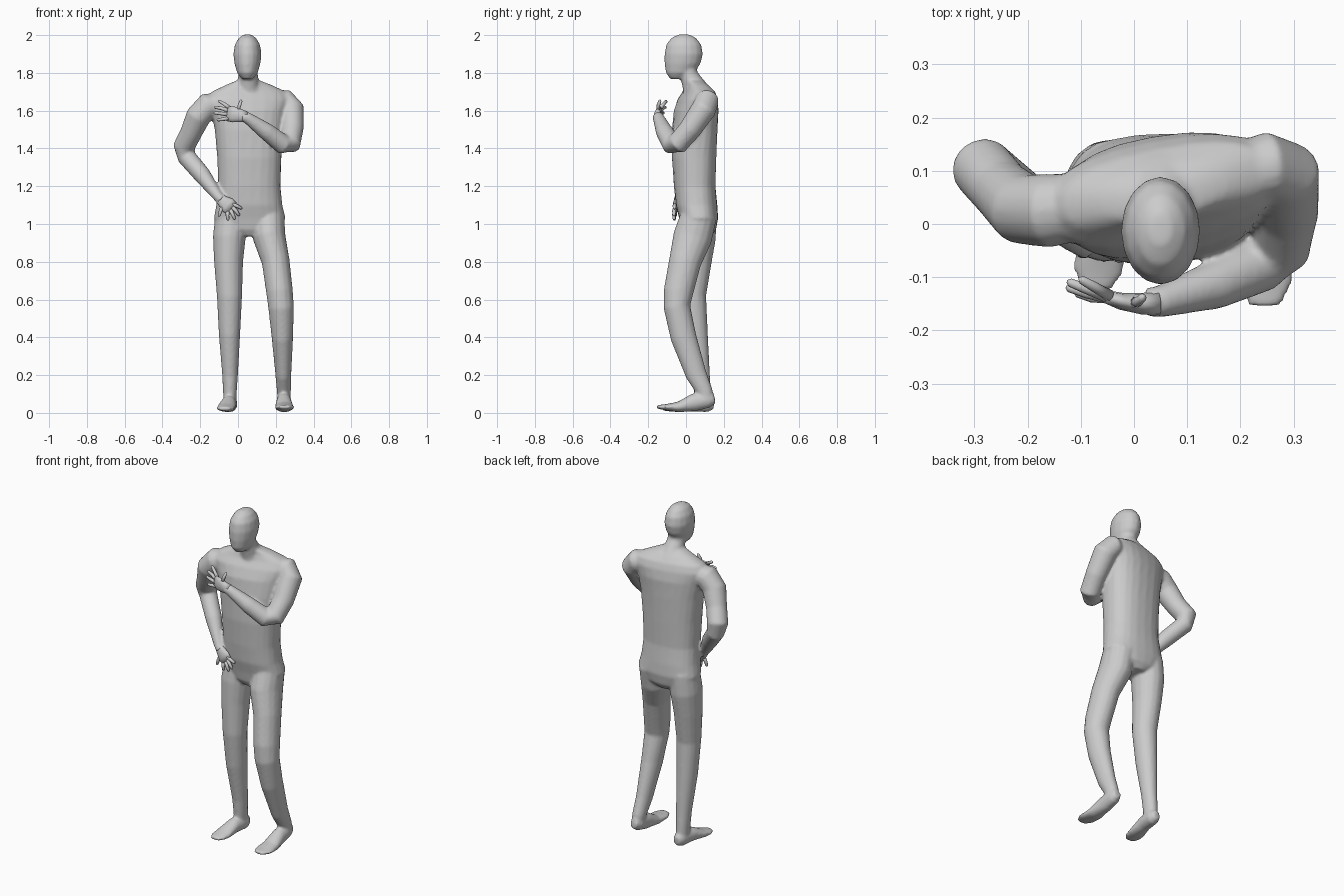
import bpy, bmesh, math
from mathutils import Vector

grey = bpy.data.materials.new("plain grey")
grey.diffuse_color = (0.6, 0.6, 0.6, 1)


def loft(bm, rings, side=(1, 0, 0), n=16, e=2.0):
    """Skin elliptical rings (x, y, z, half width, half depth, optional yaw)."""
    pts = [Vector(r[:3]) for r in rings]
    loops = []
    for i, r in enumerate(rings):
        t = (pts[min(i + 1, len(pts) - 1)] - pts[max(i - 1, 0)]).normalized()
        s = Vector(side)
        if len(r) > 5:                       # torso rings stay level and twist
            t = Vector((0, 0, 1))
            s = Vector((math.cos(math.radians(r[5])), math.sin(math.radians(r[5])), 0))
        s = (s - t * s.dot(t)).normalized()
        d = t.cross(s)
        a = r[3]
        b = r[4] if len(r) > 4 else a
        loop = []
        for k in range(n):
            c, q = math.cos(2 * math.pi * k / n), math.sin(2 * math.pi * k / n)
            u = math.copysign(abs(c) ** (2 / e), c) * a
            v = math.copysign(abs(q) ** (2 / e), q) * b
            loop.append(bm.verts.new(pts[i] + s * u + d * v))
        loops.append(loop)
    faces = [bm.faces.new(loops[0][::-1]), bm.faces.new(loops[-1])]
    for A, B in zip(loops, loops[1:]):
        for k in range(n):
            j = (k + 1) % n
            faces.append(bm.faces.new((A[k], A[j], B[j], B[k])))
    bmesh.ops.recalc_face_normals(bm, faces=faces)


def finish(bm, name):
    me = bpy.data.meshes.new(name)
    bm.to_mesh(me)
    bm.free()
    me.materials.append(grey)
    me.polygons.foreach_set("use_smooth", [True] * len(me.polygons))
    ob = bpy.data.objects.new(name, me)
    bpy.context.scene.collection.objects.link(ob)
    return ob


body = bmesh.new()

# torso, twisted at the shoulders
loft(body, [
    (.065, .065, .935, .05, .07, 0), (.062, .067, .97, .14, .092, 0),
    (.062, .067, 1.03, .19, .103, 0), (.06, .056, 1.1, .175, .11, 0),
    (.06, .046, 1.2, .165, .11, 2), (.06, .043, 1.35, .17, .117, 4),
    (.058, .046, 1.5, .182, .118, 7), (.055, .054, 1.6, .2, .112, 10),
    (.055, .062, 1.66, .225, .095, 11), (.058, .068, 1.7, .2, .075, 11),
    (.056, .058, 1.735, .125, .055, 11), (.055, .04, 1.76, .06, .045, 8)], n=24, e=2.4)

# neck and head
loft(body, [(.055, .06, 1.69, .09, .075), (.055, .038, 1.74, .058, .06),
            (.053, .015, 1.79, .052, .048), (.052, 0, 1.85, .05, .05)])
loft(body, [
    (.05, -.045, 1.768, .03, .04, 0), (.05, -.032, 1.8, .055, .075, 0),
    (.05, -.018, 1.85, .069, .096, 0), (.05, -.012, 1.9, .075, .102, 0),
    (.05, -.012, 1.95, .067, .093, 0), (.05, -.012, 1.985, .046, .066, 0),
    (.05, -.01, 2.003, .02, .03, 0)])

# right arm, elbow out and hand toward the hip
loft(body, [
    (-.08, .035, 1.635, .06), (-.16, .025, 1.625, .07), (-.21, .028, 1.57, .067),
    (-.25, .065, 1.48, .058), (-.285, .105, 1.41, .059), (-.272, .105, 1.355, .05),
    (-.19, .04, 1.26, .046), (-.105, -.03, 1.145, .028), (-.085, -.043, 1.125, .026)], side=(0, 1, 0))
# left arm, folded up across the chest
loft(body, [
    (.18, .09, 1.655, .055), (.25, .11, 1.65, .064), (.283, .095, 1.61, .067),
    (.287, .02, 1.5, .06), (.275, -.045, 1.425, .058), (.24, -.075, 1.42, .053),
    (.15, -.115, 1.49, .046), (.045, -.147, 1.565, .03), (.02, -.147, 1.57, .027)], side=(0, 1, .3))

# straight right leg
loft(body, [
    (-.035, .07, 1.05, .085, .09), (-.046, .062, .93, .087, .097), (-.05, .05, .8, .077, .086),
    (-.045, .036, .62, .067, .071), (-.045, .052, .42, .057, .064), (-.042, .08, .2, .042, .047),
    (-.043, .088, .1, .036, .045), (-.043, .095, .045, .034, .042)])
# bent left leg
loft(body, [
    (.16, .07, 1.05, .085, .095), (.165, .035, .93, .087, .104), (.2, -.005, .8, .074, .086),
    (.22, -.04, .64, .071, .079), (.228, -.048, .56, .068, .071), (.235, -.013, .4, .057, .069),
    (.24, .055, .2, .042, .056), (.243, .1, .11, .037, .043), (.245, .11, .06, .034, .038)])
# feet
loft(body, [
    (-.04, .148, .045, .022, .026), (-.04, .115, .048, .038, .044), (-.05, .03, .048, .041, .042),
    (-.062, -.05, .028, .05, .024), (-.068, -.09, .024, .048, .016), (-.072, -.125, .022, .028, .01)])
loft(body, [
    (.245, .152, .075, .022, .026), (.243, .118, .07, .037, .044), (.243, .04, .055, .041, .047),
    (.245, -.04, .031, .05, .028), (.246, -.11, .03, .053, .016), (.246, -.155, .032, .032, .009)])

# fuse all the parts into one smooth skin
ob = finish(body, "body")
rm = ob.modifiers.new("fuse", "REMESH")
rm.mode = "VOXEL"
rm.voxel_size = 0.008
rm.use_smooth_shade = True
sm = ob.modifiers.new("soften", "SMOOTH")
sm.factor = 0.5
sm.iterations = 6


def hand(name, palm, side, fingers):
    """Flat palm plus bent tapering fingers given as root, middle and tip."""
    bm = bmesh.new()
    loft(bm, palm, side=side, n=12)
    for root, mid, tip in fingers:
        end = Vector(tip) + (Vector(tip) - Vector(mid)).normalized() * .006
        loft(bm, [(*root, .011), (*mid, .0095), (*tip, .008), (*end, .003)], side=side, n=8)
    finish(bm, name)


hand("right_hand",
     [(-.11, -.028, 1.15, .026, .024), (-.085, -.043, 1.125, .03, .019),
      (-.055, -.055, 1.1, .043, .015), (-.035, -.058, 1.082, .04, .012)], (.7, 0, .7),
     [((-.03, -.057, 1.105), (-.005, -.062, 1.095), (.016, -.06, 1.084)),
      ((-.03, -.057, 1.09), (-.01, -.064, 1.068), (.004, -.063, 1.048)),
      ((-.04, -.057, 1.075), (-.028, -.064, 1.05), (-.018, -.063, 1.028)),
      ((-.055, -.056, 1.07), (-.056, -.062, 1.045), (-.053, -.061, 1.024)),
      ((-.08, -.05, 1.1), (-.092, -.055, 1.07), (-.1, -.056, 1.045))])

hand("left_hand",
     [(.045, -.147, 1.567, .029, .025), (.015, -.15, 1.573, .034, .02),
      (-.025, -.145, 1.58, .042, .016), (-.055, -.136, 1.585, .04, .012)], (0, 0, 1),
     [((-.045, -.135, 1.615), (-.075, -.118, 1.636), (-.098, -.105, 1.65)),
      ((-.05, -.137, 1.6), (-.09, -.122, 1.613), (-.12, -.11, 1.618)),
      ((-.05, -.138, 1.58), (-.09, -.13, 1.585), (-.122, -.12, 1.588)),
      ((-.05, -.138, 1.56), (-.08, -.138, 1.555), (-.106, -.13, 1.551)),
      ((0, -.148, 1.6), (.008, -.146, 1.63), (.016, -.138, 1.652))])
